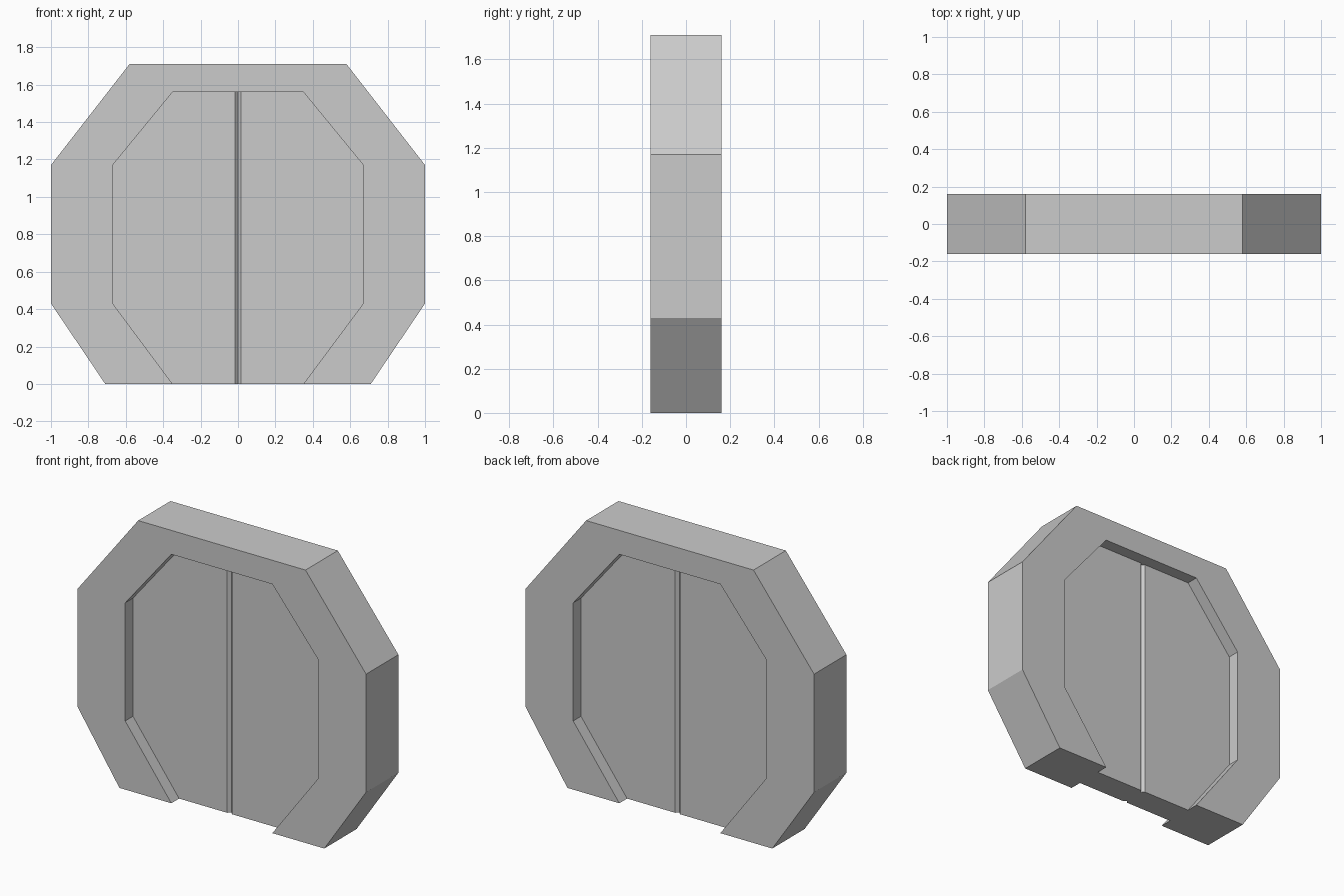
import bpy, bmesh

if "Cube" in bpy.data.objects:
    bpy.data.objects.remove(bpy.data.objects["Cube"])

OUTER = [(0.71, 0), (1.0, 0.43), (1.0, 1.17), (0.58, 1.71)]
INNER = [(0.35, 0), (0.67, 0.43), (0.67, 1.17), (0.35, 1.56)]
FRAME_HALF, DOOR_HALF, CHAMFER = 0.16, 0.083, 0.017


def flip(points):
    return [(-x, z) for x, z in reversed(points)]


def prism(name, profile, half, chamfer=0):
    """Extrude an x-z profile from -half to +half in y."""
    bm = bmesh.new()
    face = bm.faces.new([bm.verts.new((x, -half, z)) for x, z in profile])
    ext = bmesh.ops.extrude_face_region(bm, geom=[face])
    moved = [g for g in ext["geom"] if isinstance(g, bmesh.types.BMVert)]
    bmesh.ops.translate(bm, verts=moved, vec=(0, 2 * half, 0))
    if chamfer:
        # chamfer the long edges where the doors meet
        seam = [e for e in bm.edges
                if all(abs(v.co.x) < 1e-5 for v in e.verts)
                and abs(e.verts[0].co.z - e.verts[1].co.z) > 0.1]
        bmesh.ops.bevel(bm, geom=seam, offset=chamfer, segments=1, affect='EDGES')
    bmesh.ops.recalc_face_normals(bm, faces=bm.faces[:])
    mesh = bpy.data.meshes.new(name)
    bm.to_mesh(mesh)
    bm.free()
    obj = bpy.data.objects.new(name, mesh)
    bpy.context.collection.objects.link(obj)
    return obj


# Octagonal door frame, open at the floor
prism("door_frame", OUTER + flip(OUTER) + [(-x, z) for x, z in INNER] + INNER[::-1], FRAME_HALF)

# Two recessed sliding doors meeting in a V-shaped seam
half_door = [(0, 0)] + INNER + [(0, 1.56)]
prism("right_door", half_door, DOOR_HALF, CHAMFER)
prism("left_door", flip(half_door), DOOR_HALF, CHAMFER)
